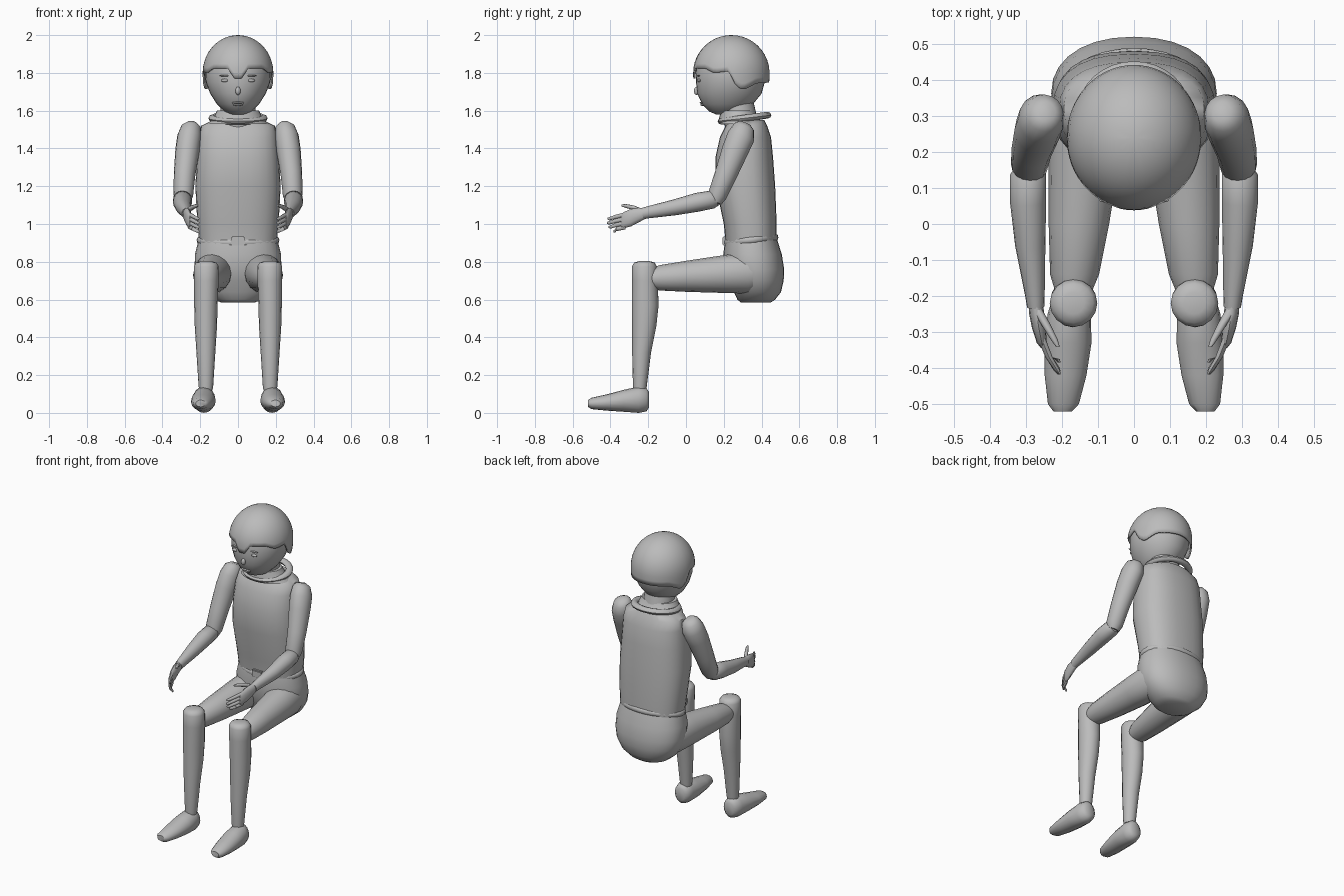
import bpy, bmesh, math
from mathutils import Vector

cube = bpy.data.objects.get("Cube")
if cube:
    bpy.data.objects.remove(cube, do_unlink=True)

grey = bpy.data.materials.new("plain grey")
grey.use_nodes = True
colour = (.5, .5, .5, 1)
grey.diffuse_color = colour
grey.node_tree.nodes["Principled BSDF"].inputs["Base Color"].default_value = colour

UP = Vector((0, 0, 1))
FORWARD = Vector((0, -1, 0))


def finish(name, bm, angle=50):
    """Turn a bmesh into a smooth shaded object."""
    bmesh.ops.recalc_face_normals(bm, faces=bm.faces)
    mesh = bpy.data.meshes.new(name)
    bm.to_mesh(mesh)
    bm.free()
    mesh.materials.append(grey)
    obj = bpy.data.objects.new(name, mesh)
    bpy.context.collection.objects.link(obj)
    bpy.ops.object.select_all(action='DESELECT')
    obj.select_set(True)
    bpy.context.view_layer.objects.active = obj
    bpy.ops.object.shade_smooth_by_angle(angle=math.radians(angle))
    return obj


def skin(bm, rings, closed=False):
    """Join neighbouring rings of vertices with quads."""
    pairs = list(zip(rings, rings[1:]))
    if closed:
        pairs.append((rings[-1], rings[0]))
    for low, high in pairs:
        count = len(low)
        for i in range(count):
            j = (i + 1) % count
            bm.faces.new((low[i], low[j], high[j], high[i]))


def loft(name, sections, axis=None, sides=16, power=2, side=1):
    """Skin ovals (x, y, z, half width, half depth) placed along an axis."""
    centres = [Vector((side * s[0], s[1], s[2])) for s in sections]
    axis = (axis or centres[-1] - centres[0]).normalized()
    across = Vector((1, 0, 0))
    across = (across - axis * across.dot(axis)).normalized()
    other = axis.cross(across)
    bm = bmesh.new()
    rings = []
    for centre, section in zip(centres, sections):
        ring = []
        for i in range(sides):
            turn = math.tau * i / sides
            c, s = math.cos(turn), math.sin(turn)
            c = math.copysign(abs(c) ** (2 / power), c)
            s = math.copysign(abs(s) ** (2 / power), s)
            point = centre + across * c * section[3] + other * s * section[4]
            ring.append(bm.verts.new(point))
        rings.append(ring)
    skin(bm, rings)
    bm.faces.new(rings[0])
    bm.faces.new(rings[-1])
    return finish(name, bm)


def upright(name, rows, sides=28, power=2):
    """Loft on the centre line from rows of (z, y, half width, half depth)."""
    return loft(name, [(0, y, z, a, b) for z, y, a, b in rows], UP, sides, power)


def band(name, y, z, rx, ry, tilt, thick, tall):
    """An oval band that rises towards the back by the given tilt."""
    bm = bmesh.new()
    rings = []
    for i in range(32):
        turn = math.tau * i / 32
        c, s = math.cos(turn), math.sin(turn)
        ring = []
        for k in range(8):
            a = math.tau * k / 8
            grow = thick * math.cos(a)
            ring.append(bm.verts.new((c * (rx + grow), y + s * (ry + grow),
                                      z + tilt * s + tall * math.sin(a))))
        rings.append(ring)
    skin(bm, rings, closed=True)
    return finish(name, bm)


def pebble(name, place, size):
    """A small flattened ball."""
    bm = bmesh.new()
    bmesh.ops.create_uvsphere(bm, u_segments=12, v_segments=8, radius=1)
    bmesh.ops.scale(bm, vec=size, verts=bm.verts)
    bmesh.ops.translate(bm, vec=place, verts=bm.verts)
    return finish(name, bm)


# Body
upright("torso", [(.9, .345, .205, .135), (1, .34, .215, .14), (1.2, .315, .226, .157),
                  (1.35, .308, .217, .153), (1.46, .315, .208, .135),
                  (1.52, .32, .195, .11), (1.55, .325, .13, .09)], power=2.4)
upright("pelvis", [(.585, .37, .09, .08), (.6, .372, .13, .1), (.64, .378, .18, .125),
                   (.7, .37, .218, .147), (.76, .362, .23, .158),
                   (.84, .352, .228, .155), (.92, .345, .208, .137)], power=2.2)
band("belt", .345, .915, .211, .136, .014, .008, .016)

bm = bmesh.new()
bmesh.ops.create_cube(bm, size=1)
bmesh.ops.scale(bm, vec=(.075, .03, .05), verts=bm.verts)
bmesh.ops.translate(bm, vec=(0, .207, .91), verts=bm.verts)
bmesh.ops.bevel(bm, geom=bm.edges[:], offset=.006, segments=2, affect='EDGES')
finish("belt_buckle", bm, 30)

# Neck and collar
upright("neck", [(1.5, .3, .1, .09), (1.57, .285, .095, .09), (1.68, .26, .09, .09)])
upright("collar_stand", [(1.53, .295, .165, .12), (1.56, .28, .13, .105),
                         (1.6, .275, .112, .09)])
band("collar_fold", .31, 1.56, .135, .12, .016, .022, .018)

# Head
upright("head", [(1.58, .21, .035, .05), (1.595, .213, .07, .09), (1.635, .22, .112, .135),
                 (1.69, .23, .147, .17), (1.75, .235, .17, .182), (1.82, .24, .174, .186),
                 (1.88, .24, .157, .17), (1.95, .24, .11, .12)], sides=32)
pebble("nose", (0, .056, 1.705), (.014, .014, .022))
pebble("upper_lip", (0, .084, 1.642), (.034, .012, .006))
pebble("lower_lip", (0, .088, 1.631), (.026, .012, .006))
for side, label in ((1, "left"), (-1, "right")):
    pebble(label + "_eye", (side * .07, .069, 1.76), (.02, .01, .009))
    pebble(label + "_brow", (side * .07, .067, 1.785), (.028, .008, .004))

# Hair cap: hem height follows the angle from the front to the back
HEM = [(0, 1.77), (.1, 1.77), (.3, 1.825), (.8, 1.825), (1.1, 1.8), (1.5, 1.81),
       (1.7, 1.73), (1.9, 1.71), (2.3, 1.745), (math.pi, 1.75)]


def hem_height(angle):
    for (a, low), (b, high) in zip(HEM, HEM[1:]):
        if angle <= b + .001:
            return low + (high - low) * (angle - a) / (b - a)


bm = bmesh.new()
rings = []
middle, radius = 1.8, .2
for level in range(12):
    ring = []
    for i in range(64):
        turn = math.tau * i / 64
        hem = hem_height(min(turn, math.tau - turn))
        start = math.asin((hem - middle) / radius)
        lift = start + (math.pi / 2 - start) * level / 12
        wide = math.cos(lift * (1 if lift > 0 else .5))
        ring.append(bm.verts.new((.187 * wide * math.sin(turn),
                                  .24 - .202 * wide * math.cos(turn),
                                  middle + radius * math.sin(lift))))
    rings.append(ring)
skin(bm, rings)
crown = bm.verts.new((0, .24, middle + radius))
for i in range(64):
    bm.faces.new((rings[-1][i], rings[-1][(i + 1) % 64], crown))
hair = finish("hair", bm)
shell = hair.modifiers.new("thickness", 'SOLIDIFY')
shell.thickness = .01

# Limbs, built once for each side
for side, label in ((1, "left_"), (-1, "right_")):
    def limb(name, sections, axis=None, sides=16):
        loft(label + name, sections, axis, sides, side=side)

    limb("thigh", [(.13, .4, .745, .08, .09), (.132, .33, .742, .1, .11),
                   (.137, .2, .735, .1, .1), (.153, .0, .723, .084, .082),
                   (.165, -.14, .715, .068, .067), (.168, -.19, .712, .05, .05)], FORWARD)
    limb("shin", [(.17, -.245, .12, .035, .034), (.17, -.244, .145, .039, .037),
                  (.17, -.235, .32, .05, .05), (.17, -.221, .46, .059, .064),
                  (.17, -.216, .57, .062, .071), (.168, -.218, .7, .065, .068),
                  (.168, -.22, .775, .066, .066), (.168, -.22, .795, .055, .055),
                  (.168, -.22, .803, .03, .03)], UP)
    limb("foot", [(.178, -.195, .07, .03, .04), (.178, -.21, .07, .05, .062),
                  (.18, -.25, .07, .06, .07), (.183, -.33, .064, .065, .058),
                  (.19, -.42, .055, .058, .043), (.196, -.5, .05, .043, .03),
                  (.198, -.52, .05, .026, .018)], FORWARD)
    limb("upper_arm", [(.243, .312, 1.535, .025, .03), (.248, .308, 1.515, .052, .055),
                       (.257, .292, 1.465, .064, .073), (.268, .26, 1.39, .064, .07),
                       (.283, .21, 1.26, .057, .059), (.29, .165, 1.15, .052, .05),
                       (.292, .152, 1.115, .038, .036)])
    limb("forearm", [(.294, .165, 1.13, .032, .034), (.294, .14, 1.13, .05, .048),
                     (.294, .06, 1.115, .05, .05), (.288, -.06, 1.088, .042, .042),
                     (.275, -.2, 1.062, .027, .032), (.273, -.23, 1.055, .024, .03)])
    limb("palm", [(.274, -.21, 1.058, .02, .028), (.27, -.25, 1.047, .021, .038),
                  (.264, -.29, 1.034, .019, .046), (.256, -.33, 1.02, .014, .043),
                  (.25, -.345, 1.015, .008, .036)], FORWARD, 12)

    # Fingers fan out and curl towards the middle
    for i, finger in enumerate(("index", "middle", "ring", "little")):
        root = 1.05 - .022 * i
        tip = 1.028 - .022 * i
        reach = (-.415, -.418, -.41, -.385)[i]
        limb(finger + "_finger", [(.256, -.32, root, .011, .012),
                                  (.236, -.37, (root + tip) / 2, .01, .011),
                                  (.214, reach + .01, tip, .008, .009),
                                  (.208, reach, tip, .004, .005)], FORWARD, 8)
    limb("thumb", [(.27, -.235, 1.068, .014, .014), (.247, -.275, 1.085, .013, .013),
                   (.222, -.32, 1.096, .01, .01), (.211, -.342, 1.098, .005, .005)],
         FORWARD, 8)
